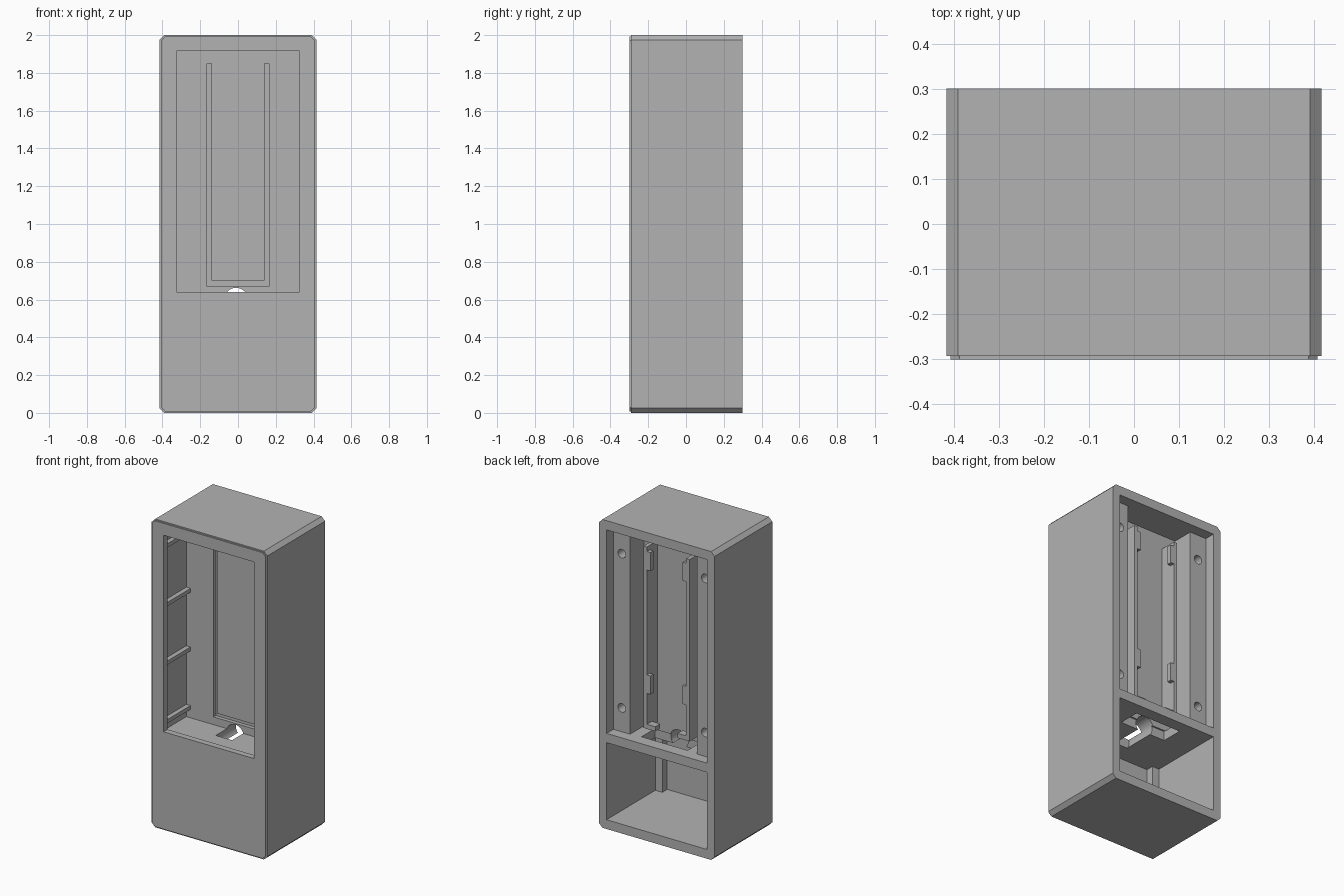
import bpy, bmesh, math
from mathutils import Matrix

old = bpy.data.objects.get("Cube")
if old:
    bpy.data.objects.remove(old, do_unlink=True)

grey = bpy.data.materials.new("plain grey")
grey.use_nodes = True
GREY = (0.45, 0.45, 0.45, 1)
grey.diffuse_color = GREY
grey.node_tree.nodes["Principled BSDF"].inputs["Base Color"].default_value = GREY


def finish(name, bm):
    bmesh.ops.recalc_face_normals(bm, faces=bm.faces)
    mesh = bpy.data.meshes.new(name)
    bm.to_mesh(mesh)
    bm.free()
    mesh.materials.append(grey)
    ob = bpy.data.objects.new(name, mesh)
    bpy.context.collection.objects.link(ob)
    return ob


def box_bm(x, y, z):
    bm = bmesh.new()
    bmesh.ops.create_cube(bm, size=1)
    for v in bm.verts:
        v.co = [r[0] if c < 0 else r[1] for c, r in zip(v.co, (x, y, z))]
    return bm


def box(name, x, y, z):
    return finish(name, box_bm(x, y, z))


def rod(name, x, z, y, radius):
    bm = bmesh.new()
    turn = Matrix.Translation((x, sum(y) / 2, z)) @ Matrix.Rotation(math.pi / 2, 4, 'X')
    bmesh.ops.create_cone(bm, cap_ends=True, segments=32, radius1=radius,
                          radius2=radius, depth=y[1] - y[0], matrix=turn)
    return finish(name, bm)


def cut(target, cutters):
    for c in cutters:
        mod = target.modifiers.new("cut", 'BOOLEAN')
        mod.operation = 'DIFFERENCE'
        mod.solver = 'EXACT'
        mod.object = c
        bpy.context.view_layer.objects.active = target
        bpy.ops.object.modifier_apply(modifier=mod.name)
        bpy.data.objects.remove(c, do_unlink=True)


def smooth(ob):
    bpy.ops.object.select_all(action='DESELECT')
    ob.select_set(True)
    bpy.context.view_layer.objects.active = ob
    bpy.ops.object.shade_smooth_by_angle(angle=math.radians(30))


def mirrored(side, a, b):
    return tuple(sorted((side * a, side * b)))


INNER, FLOOR, CEILING = 0.36, 0.62, 1.94
PANEL = (-0.015, 0.09)

# Outer case with chamfered long edges and a softened front rim
bm = box_bm((-0.415, 0.415), (-0.3, 0.3), (0, 2))
long_edges = [e for e in bm.edges if abs(e.verts[0].co.y - e.verts[1].co.y) > 0.1]
bmesh.ops.bevel(bm, geom=long_edges, offset=0.025, segments=1, affect='EDGES')
rim = [e for e in bm.edges if all(v.co.y < -0.29 for v in e.verts)]
bmesh.ops.bevel(bm, geom=rim, offset=0.008, segments=2, affect='EDGES')
case = finish("case", bm)

# Lower compartment with rounded inner corners
bm = box_bm((-INNER, INNER), (-0.25, 0.4), (0.06, 0.56))
corners = [e for e in bm.edges if all(v.co.y < 0 for v in e.verts)
           and abs(e.verts[0].co.z - e.verts[1].co.z) > 0.1]
bmesh.ops.bevel(bm, geom=corners, offset=0.05, segments=6, affect='EDGES')
lower = finish("lower_cutter", bm)

cut(case, [
    lower,
    box("upper_cutter", (-INNER, INNER), (-0.26, 0.4), (FLOOR, CEILING)),
    box("window_cutter", (-0.325, 0.325), (-0.4, -0.2), (0.64, 1.915)),
    box("cable_slot_cutter", (-0.165, 0.165), (0.08, 0.22), (0.5, 0.7)),
    rod("cable_tunnel_cutter", -0.01, 0.6, (-0.13, 0.15), 0.062),
])
smooth(case)

# Dividing panel with a U groove in front and the cable arch below
panel = box("dividing_panel", (-INNER, INNER), PANEL, (FLOOR, CEILING))
groove_y = (-0.1, 0.01)
cut(panel, [
    box("groove_right_cutter", (-0.165, -0.14), groove_y, (0.685, 1.85)),
    box("groove_left_cutter", (0.14, 0.165), groove_y, (0.685, 1.85)),
    box("groove_base_cutter", (-0.165, 0.165), groove_y, (0.67, 0.70)),
    rod("arch_cutter", -0.01, 0.6, (-0.13, 0.15), 0.062),
])
smooth(panel)

for side, word in ((1, "left"), (-1, "right")):
    # Screw pillars at the back
    pillar = box(word + "_pillar", mirrored(side, 0.24, INNER), (0.08, 0.23), (FLOOR, CEILING))
    cut(pillar, [rod("screw_hole_cutter", side * 0.3, z, (0.13, 0.3), 0.028)
                 for z in (0.775, 1.775)])
    smooth(pillar)

    # Guide rail with its foot and clips
    box(word + "_guide_rail", mirrored(side, 0.14, 0.165), (PANEL[1], 0.2), (0.67, 1.85))
    box(word + "_rail_foot", mirrored(side, 0.08, 0.14), (0.15, 0.2), (0.67, 0.70))
    for i, z in enumerate((0.9, 1.7)):
        box(f"{word}_clip_{i + 1}", mirrored(side, 0.115, 0.14), (0.17, 0.2), (z, z + 0.12))

    # Shelf ribs in the front bay
    for i in range(4):
        z = 0.70 + 0.38 * i
        box(f"{word}_rib_{i + 1}", mirrored(side, 0.33, INNER), (-0.26, PANEL[0]), (z - 0.025, z))
